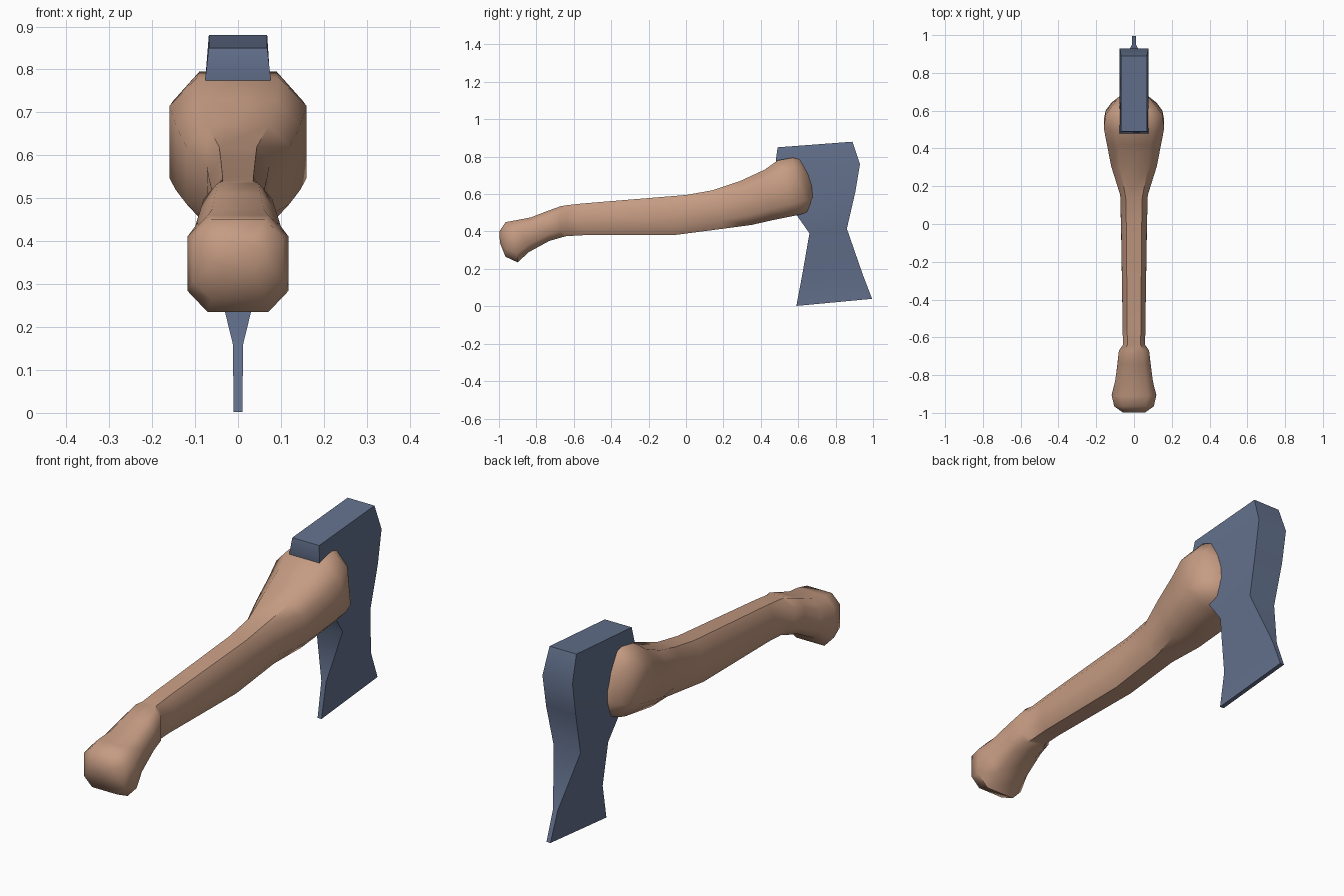
import bpy, bmesh, math

if "Cube" in bpy.data.objects:
    bpy.data.objects.remove(bpy.data.objects["Cube"])


def material(name, rgb):
    m = bpy.data.materials.new(name)
    m.diffuse_color = (*rgb, 1)
    m.use_nodes = True
    m.node_tree.nodes["Principled BSDF"].inputs["Base Color"].default_value = m.diffuse_color
    return m


def loft(name, rings, mat, angle):
    """Skin a closed mesh over a list of equal-length point rings."""
    bm = bmesh.new()
    vr = [[bm.verts.new(p) for p in r] for r in rings]
    n = len(vr[0])
    for a, b in zip(vr, vr[1:]):
        for i in range(n):
            j = (i + 1) % n
            bm.faces.new((a[i], a[j], b[j], b[i]))
    bm.faces.new(vr[0])
    bm.faces.new(vr[-1])
    bmesh.ops.recalc_face_normals(bm, faces=bm.faces)
    me = bpy.data.meshes.new(name)
    bm.to_mesh(me)
    bm.free()
    me.materials.append(mat)
    ob = bpy.data.objects.new(name, me)
    bpy.context.collection.objects.link(ob)
    bpy.ops.object.select_all(action='DESELECT')
    ob.select_set(True)
    bpy.context.view_layer.objects.active = ob
    bpy.ops.object.shade_smooth_by_angle(angle=math.radians(angle))
    return ob


def octagon(ty, tz, by, bz, w):
    """Chamfered section between a top and a bottom point, half width w."""
    shape = [(.6, 0), (1, .22), (1, .78), (.6, 1)]
    shape += [(-x, t) for x, t in reversed(shape)]
    return [(x * w, ty + (by - ty) * t, tz + (bz - tz) * t) for x, t in shape]


def slab(fy, fz, by, bz, w):
    """Rectangular section between a front and a back point."""
    return [(-w, fy, fz), (w, fy, fz), (w, by, bz), (-w, by, bz)]


wood = material("tan wood", (0.56, 0.33, 0.225))
steel = material("blue grey steel", (0.125, 0.165, 0.265))

# Handle: top y, z, bottom y, z, half width
handle = [
    (-.998, .40, -.995, .34, .06),
    (-.965, .45, -.965, .265, .105),
    (-.91, .46, -.90, .235, .118),
    (-.83, .475, -.84, .29, .10),
    (-.74, .51, -.73, .35, .087),
    (-.67, .535, -.67, .367, .08),
    (-.64, .54, -.64, .375, .059),
    (-.55, .55, -.55, .38, .06),
    (0, .595, -.07, .38, .068),
    (.14, .62, .20, .415, .073),
    (.29, .67, .35, .435, .12),
    (.42, .73, .46, .46, .145),
    (.49, .78, .57, .482, .16),
    (.57, .795, .61, .49, .15),
    (.61, .785, .65, .505, .12),
    (.65, .73, .665, .52, .095),
    (.685, .62, .685, .58, .065),
]
loft("handle", [octagon(*s) for s in handle], wood, 50)

# Axe head: front y, z, back y, z, half width
head = [
    (.49, .85, .89, .88, .068),
    (.48, .78, .93, .76, .076),
    (.59, .49, .905, .61, .075),
    (.66, .39, .86, .415, .068),
    (.62, .16, .945, .17, .012),
    (.59, .002, .995, .04, .010),
]
loft("axe_head", [slab(*s) for s in head], steel, 50)
